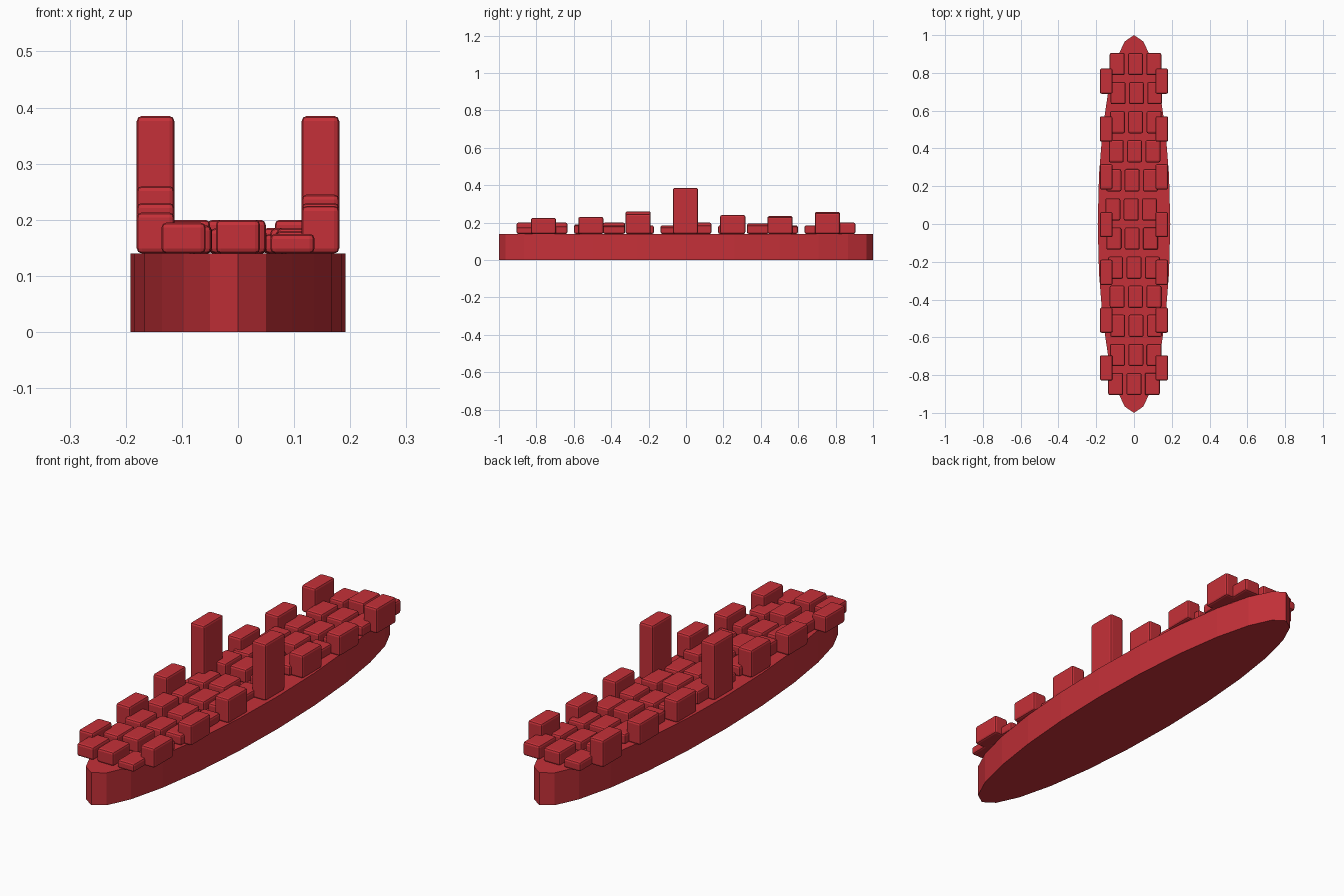
import bpy, bmesh, math
from mathutils import Matrix

if "Cube" in bpy.data.objects:
    bpy.data.objects.remove(bpy.data.objects["Cube"])

DECK = 0.14
red = bpy.data.materials.new("red")
red.diffuse_color = (0.56, 0.03, 0.04, 1)
red.use_nodes = True
red.node_tree.nodes["Principled BSDF"].inputs["Base Color"].default_value = red.diffuse_color


def finish(name, bm):
    mesh = bpy.data.meshes.new(name)
    bm.to_mesh(mesh)
    bm.free()
    mesh.materials.append(red)
    obj = bpy.data.objects.new(name, mesh)
    bpy.context.collection.objects.link(obj)
    return obj


def block(name, x, y, top, w, d):
    """Soft-edged box standing on the deck."""
    h = top - DECK
    bm = bmesh.new()
    bmesh.ops.create_cube(bm, size=1, matrix=Matrix.Translation((x, y, DECK + h / 2))
                          @ Matrix.Diagonal((w, d, h, 1)))
    bmesh.ops.bevel(bm, geom=bm.edges[:], offset=0.009, segments=2,
                    profile=0.5, affect='EDGES')
    return finish(name, bm)


# Elliptical base slab, 24 sides, a corner at each tip
bm = bmesh.new()
rim = [bm.verts.new((0.192 * math.sin(a), math.cos(a), 0))
       for a in (math.tau * i / 24 for i in range(24))]
face = bm.faces.new(rim)
top = bmesh.ops.extrude_face_region(bm, geom=[face])["geom"]
bmesh.ops.translate(bm, vec=(0, 0, DECK),
                    verts=[v for v in top if isinstance(v, bmesh.types.BMVert)])
bmesh.ops.recalc_face_normals(bm, faces=bm.faces[:])
finish("base", bm)

# Taller blocks along both edges, the tallest pair at the middle
left_tops = [0.213, 0.23, 0.26, 0.385, 0.235, 0.235, 0.257]
right_tops = [0.225, 0.23, 0.245, 0.385, 0.24, 0.23, 0.25]
for i in range(7):
    y = -0.762 + 0.253 * i
    block("edge_block_left", -0.147, y, left_tops[i], 0.067, 0.134)
    block("edge_block_right", 0.147, y, right_tops[i], 0.067, 0.134)

# Low blocks: twelve wavering rows of three, front to back
row_x = [0.0, 0.01, 0.011, 0.008, 0.0, -0.01, -0.015, -0.01, 0.003, 0.009, 0.013, 0.008]
row_tops = [(0.195, 0.2, 0.175), (0.19, 0.2, 0.18), (0.19, 0.185, 0.185),
            (0.2, 0.185, 0.18), (0.185, 0.185, 0.185), (0.18, 0.185, 0.175),
            (0.2, 0.2, 0.185), (0.185, 0.18, 0.185), (0.19, 0.195, 0.185),
            (0.185, 0.185, 0.18), (0.185, 0.185, 0.185), (0.18, 0.2, 0.2)]
for i, (shift, tops) in enumerate(zip(row_x, row_tops)):
    y = -0.847 + 0.154 * i
    for col, t in zip((-1, 0, 1), tops):
        block("deck_block", shift + 0.097 * col, y, t, 0.079, 0.118)
